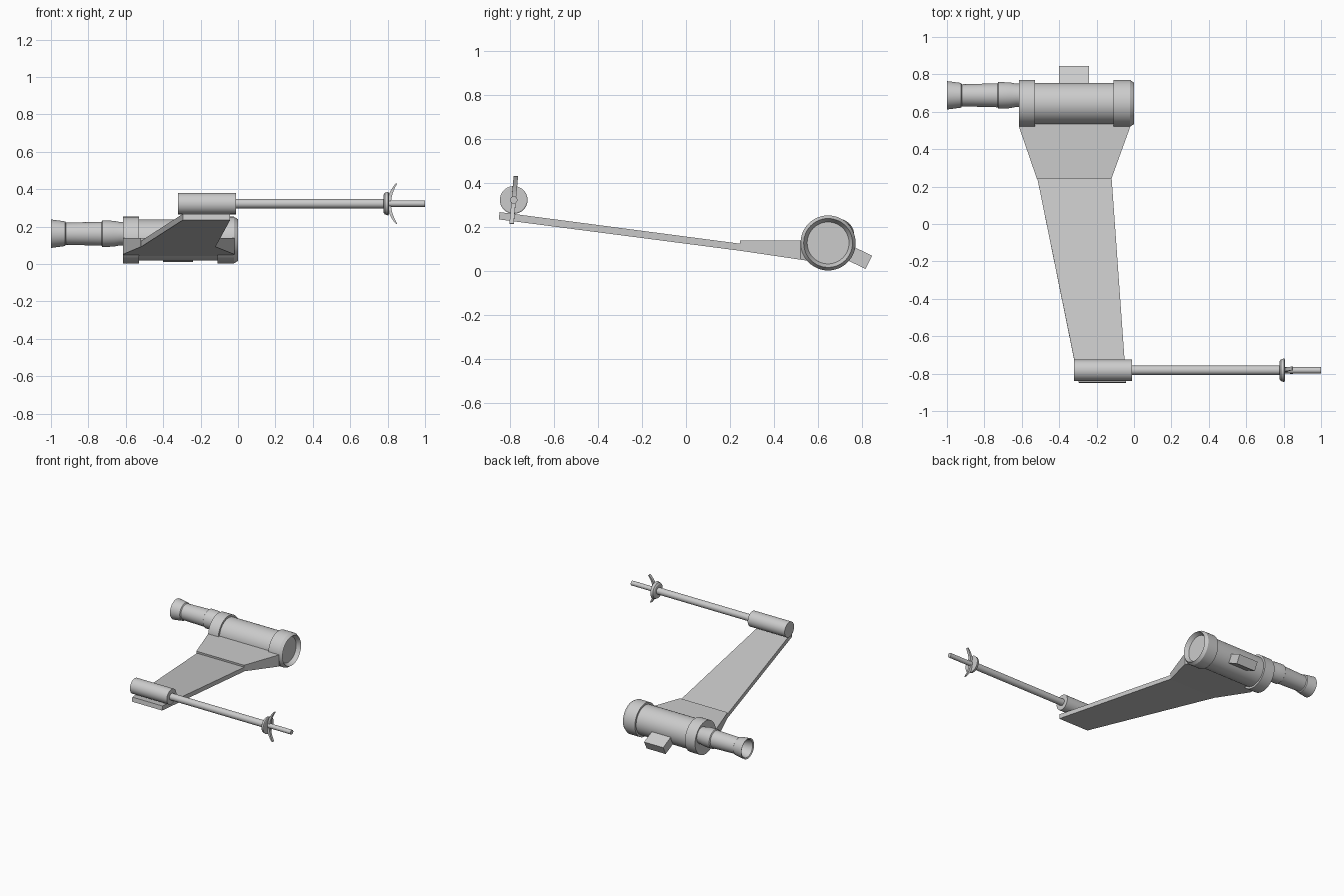
import bpy, bmesh, math
from mathutils import Vector

if "Cube" in bpy.data.objects:
    bpy.data.objects.remove(bpy.data.objects["Cube"])

grey = bpy.data.materials.new("light_grey")
grey.use_nodes = True
grey.diffuse_color = (0.6, 0.6, 0.6, 1)
grey.node_tree.nodes["Principled BSDF"].inputs["Base Color"].default_value = (0.6, 0.6, 0.6, 1)


def finish(name, bm, smooth=False):
    bmesh.ops.recalc_face_normals(bm, faces=bm.faces)
    mesh = bpy.data.meshes.new(name)
    bm.to_mesh(mesh)
    bm.free()
    mesh.materials.append(grey)
    obj = bpy.data.objects.new(name, mesh)
    bpy.context.collection.objects.link(obj)
    if smooth:
        bpy.ops.object.select_all(action="DESELECT")
        obj.select_set(True)
        bpy.context.view_layer.objects.active = obj
        bpy.ops.object.shade_smooth_by_angle(angle=math.radians(25))
    return obj


def lathe(name, y, z, profile, sides=40):
    """Turn (x, radius) points about an axis along x, with capped ends."""
    bm = bmesh.new()
    rings = []
    for x, r in profile:
        angles = [2 * math.pi * i / sides for i in range(sides)]
        rings.append([bm.verts.new((x, y + r * math.cos(a), z + r * math.sin(a))) for a in angles])
    for a, b in zip(rings, rings[1:]):
        for i in range(sides):
            j = (i + 1) % sides
            bm.faces.new((a[i], a[j], b[j], b[i]))
    bm.faces.new(rings[0])
    bm.faces.new(rings[-1])
    return finish(name, bm, True)


def loft(name, sections):
    """Join four-sided sections into a closed solid."""
    bm = bmesh.new()
    loops = [[bm.verts.new(p) for p in s] for s in sections]
    for a, b in zip(loops, loops[1:]):
        for i in range(4):
            j = (i + 1) % 4
            bm.faces.new((a[i], a[j], b[j], b[i]))
    bm.faces.new(loops[0])
    bm.faces.new(loops[-1])
    return finish(name, bm)


def slab(y, left, right, low, high, lean=0):
    """Rectangular wing section at one y."""
    return [(left, y, low), (right, y, low), (right, y + lean, high), (left, y + lean, high)]


# Wing and its thicker root
loft("wing", [slab(-0.85, -0.295, -0.042, 0.235, 0.268, 0.004),
              slab(0.25, -0.518, -0.12, 0.092, 0.124)])
loft("wing_root", [slab(0.25, -0.52, -0.12, 0.092, 0.14, -0.006),
                   slab(0.52, -0.615, -0.02, 0.052, 0.14),
                   slab(0.58, -0.6, -0.04, 0.043, 0.14)])

# Engine body with end bands and a recessed intake
lathe("engine", 0.645, 0.128, [
    (-0.615, 0.125), (-0.53, 0.125), (-0.53, 0.11), (-0.11, 0.11), (-0.11, 0.125),
    (-0.022, 0.125), (0, 0.111), (-0.03, 0.095)], 48)

# Exhaust pipe with a flared, hollow nozzle
lathe("exhaust", 0.688, 0.162, [
    (-0.6, 0.062), (-0.63, 0.062), (-0.665, 0.069), (-0.725, 0.071), (-0.73, 0.064),
    (-0.92, 0.059), (-0.925, 0.066), (-1, 0.076), (-0.995, 0.066), (-0.92, 0.05)])

# Tilted block behind the engine
block = [(0.845, 0.07), (0.815, 0.01), (0.715, 0.058), (0.745, 0.118)]
loft("rear_block", [[(x, y, z) for y, z in block] for x in (-0.4, -0.24)])

# Gun housing, barrel, collar and muzzle
gun_y, gun_z = -0.782, 0.323
lathe("gun_housing", gun_y, gun_z, [(-0.32, 0.057), (-0.01, 0.057)])
lathe("gun_barrel", gun_y, gun_z, [(-0.02, 0.025), (0.785, 0.025)], 24)
lathe("gun_collar", gun_y, gun_z, [(0.778, 0.047), (0.785, 0.058), (0.803, 0.063), (0.806, 0.058)])
lathe("gun_muzzle", gun_y, gun_z, [(0.79, 0.017), (1, 0.017)], 24)

# Curved crossbar on the collar, tapering to its tips
sections = []
for i in range(17):
    t = i / 8 - 1
    offset = 0.108 * t
    centre = Vector((0.808 + 0.04 * t * t, gun_y + 0.09 * offset, gun_z + offset))
    half = 0.010 - 0.007 * t * t
    sections.append([centre + Vector((dx * half, dy * 0.010, -0.4 * dx * half * t))
                     for dx, dy in ((-1, -1), (1, -1), (1, 1), (-1, 1))])
loft("crossbar", sections)
